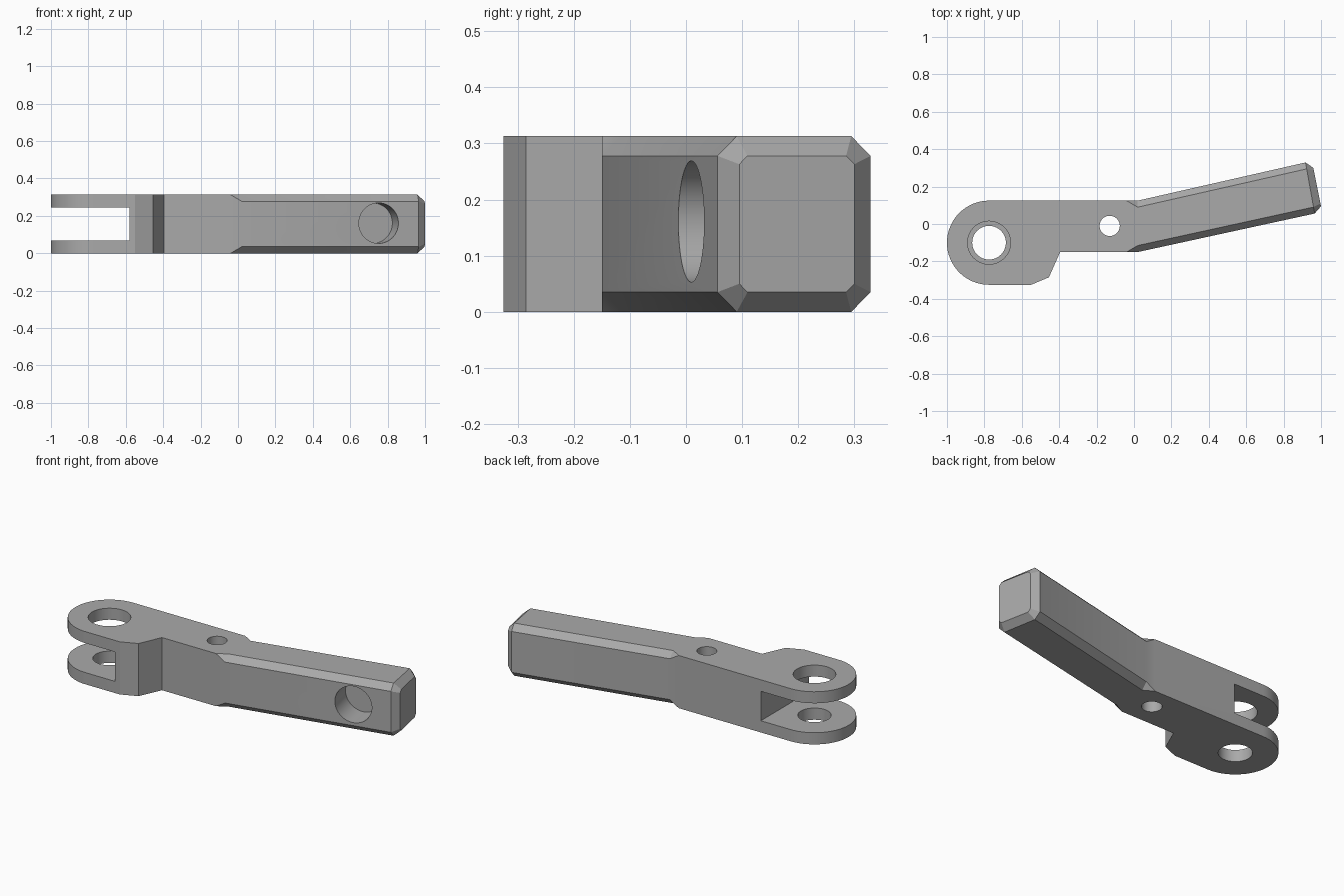
import bpy, bmesh, math
from mathutils import Matrix, Vector

if "Cube" in bpy.data.objects:
    bpy.data.objects.remove(bpy.data.objects["Cube"], do_unlink=True)

H = 0.313            # overall thickness
CUT = 0.035          # chamfer size
EYE = Vector((-0.775, -0.10))

steel = bpy.data.materials.new("grey_metal")
steel.use_nodes = True
steel.diffuse_color = (0.40, 0.40, 0.40, 1)
steel.node_tree.nodes["Principled BSDF"].inputs["Base Color"].default_value = (0.40, 0.40, 0.40, 1)


def to_object(name, bm):
    mesh = bpy.data.meshes.new(name)
    bm.to_mesh(mesh)
    bm.free()
    mesh.materials.append(steel)
    obj = bpy.data.objects.new(name, mesh)
    bpy.context.collection.objects.link(obj)
    return obj


def section(front, back, z0, z1, c):
    """Octagonal cross-section between a front and a back point, corners cut by c."""
    f, b = Vector(front), Vector(back)
    step = (b - f).normalized() * c
    ring = [(f + step, z0), (b - step, z0), (b, z0 + c), (b, z1 - c),
            (b - step, z1), (f + step, z1), (f, z1 - c), (f, z0 + c)]
    return [(p.x, p.y, z) for p, z in ring]


def cylinder(name, radius, depth, matrix):
    bm = bmesh.new()
    bmesh.ops.create_cone(bm, cap_ends=True, segments=64, radius1=radius,
                          radius2=radius, depth=depth, matrix=matrix)
    return to_object(name, bm)


def carve(target, cutter):
    cutter.hide_render = True
    mod = target.modifiers.new(cutter.name, 'BOOLEAN')
    mod.operation, mod.solver, mod.object = 'DIFFERENCE', 'EXACT', cutter
    bpy.context.view_layer.objects.active = target
    bpy.ops.object.modifier_apply(modifier=mod.name)
    bpy.data.objects.remove(cutter, do_unlink=True)


# Head: rounded eye with a stepped heel, open where the arm begins
outline = [(-0.04, 0.125)]
for i in range(33):
    a = math.pi / 2 + math.pi * i / 32
    outline.append((EYE.x + 0.225 * math.cos(a), EYE.y + 0.225 * math.sin(a)))
outline += [(-0.55, -0.325), (-0.455, -0.285), (-0.395, -0.15), (-0.04, -0.15)]

bm = bmesh.new()
low = [bm.verts.new((x, y, 0)) for x, y in outline]
high = [bm.verts.new((x, y, H)) for x, y in outline]
bm.faces.new(low)
bm.faces.new(high)
for i in range(len(outline) - 1):
    bm.faces.new((low[i], low[i + 1], high[i + 1], high[i]))

# Arm: chamfer run-out, bent bar and bevelled tip
rings = [section((-0.04, -0.15), (-0.04, 0.125), 0, H, 0),
         section((0.02, -0.15), (0.02, 0.125), 0, H, CUT),
         section((0.966, 0.056), (0.917, 0.329), 0, H, CUT),
         section((1.0, 0.095), (0.959, 0.300), CUT, H - CUT, 0.015)]
rings = [[bm.verts.new(p) for p in ring] for ring in rings]
for r0, r1 in zip(rings, rings[1:]):
    for i in range(8):
        j = (i + 1) % 8
        bm.faces.new((r0[i], r0[j], r1[j], r1[i]))
bm.faces.new(rings[-1])
bmesh.ops.remove_doubles(bm, verts=bm.verts, dist=0.0005)
bmesh.ops.recalc_face_normals(bm, faces=bm.faces)
body = to_object("lever_body", bm)

# Fork slot between the two lugs
bm = bmesh.new()
bmesh.ops.create_cube(bm, size=1, matrix=Matrix.Translation((-0.84, -0.1, 0.157))
                      @ Matrix.Diagonal((0.52, 1, 0.175, 1)))
carve(body, to_object("slot_cutter", bm))

# Pivot holes: wide in the upper lug, narrow in the lower one
carve(body, cylinder("upper_pivot_cutter", 0.115, 0.3, Matrix.Translation((EYE.x, EYE.y, 0.30))))
carve(body, cylinder("lower_pivot_cutter", 0.09, 0.3, Matrix.Translation((EYE.x, EYE.y, 0.0))))

# Small through hole
carve(body, cylinder("pin_hole_cutter", 0.054, 1, Matrix.Translation((-0.13, -0.01, H / 2))))

# Blind hole square to the front of the arm
bore = (Matrix.Translation((0.752, 0.009, 0.161)) @ Matrix.Rotation(math.radians(12.4), 4, 'Z')
        @ Matrix.Rotation(math.pi / 2, 4, 'X'))
carve(body, cylinder("blind_hole_cutter", 0.108, 0.30, bore))

bpy.ops.object.select_all(action='DESELECT')
body.select_set(True)
bpy.context.view_layer.objects.active = body
bpy.ops.object.shade_smooth_by_angle(angle=math.radians(20))
